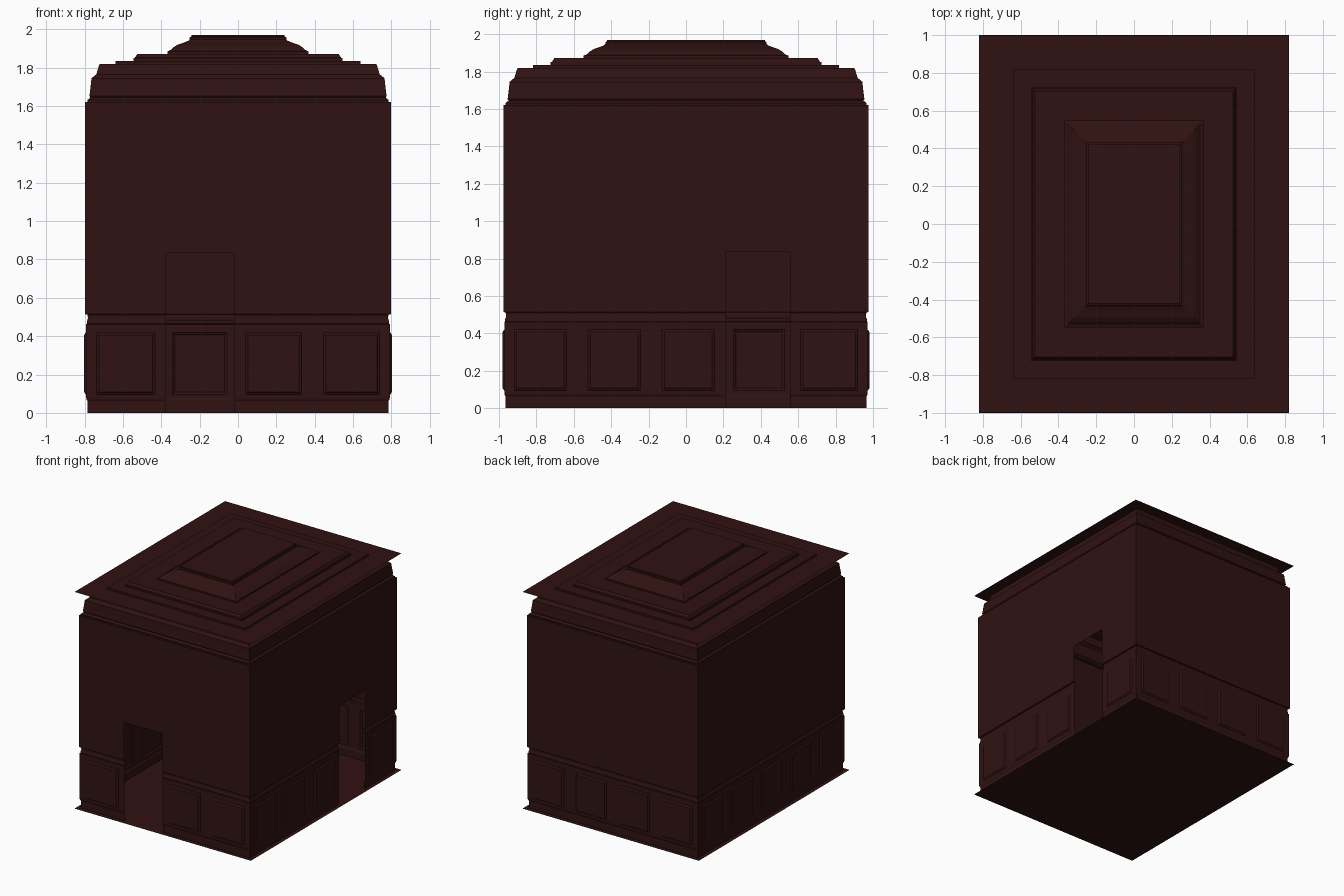
import bpy, bmesh

if "Cube" in bpy.data.objects:
    bpy.data.objects.remove(bpy.data.objects["Cube"])

HX, HY = 0.797, 0.976          # wall half sizes
DY = HY - HX
DOOR_TOP = 0.835
CHAIR = 0.515

mat = bpy.data.materials.new("dark_red_wood")
mat.diffuse_color = (0.03, 0.006, 0.006, 1)
mat.use_nodes = True
mat.node_tree.nodes["Principled BSDF"].inputs["Base Color"].default_value = mat.diffuse_color


def finish(name, bm):
    bmesh.ops.remove_doubles(bm, verts=bm.verts, dist=1e-5)
    me = bpy.data.meshes.new(name)
    bm.to_mesh(me)
    bm.free()
    ob = bpy.data.objects.new(name, me)
    me.materials.append(mat)
    bpy.context.collection.objects.link(ob)
    return ob


def face(bm, pts):
    bm.faces.new([bm.verts.new(p) for p in pts])


def rect_loop(hx, z):
    hy = hx + DY
    return [(-hx, -hy, z), (hx, -hy, z), (hx, hy, z), (-hx, hy, z)]


def bridge(bm, a, b):
    for i in range(4):
        j = (i + 1) % 4
        face(bm, [a[i], a[j], b[j], b[i]])


def rings(name, profile, cap=False):
    """Sweep a (half width, z) profile round the room."""
    bm = bmesh.new()
    loops = [rect_loop(*p) for p in profile]
    for a, b in zip(loops, loops[1:]):
        bridge(bm, a, b)
    if cap:
        face(bm, loops[-1])
    return finish(name, bm)


# floor, ceiling border, tray ceiling and crown moulding
bm = bmesh.new()
face(bm, [(-.82, -1, 0), (.82, -1, 0), (.82, 1, 0), (-.82, 1, 0)])
finish("floor", bm)
rings("ceiling_border", [(.82, 1.82), (.64, 1.82)])
rings("tray_ceiling", [(.64, 1.82), (.64, 1.836), (.545, 1.836), (.545, 1.85),
                       (.538, 1.852), (.525, 1.872), (.368, 1.872), (.368, 1.885),
                       (.352, 1.892), (.336, 1.907), (.315, 1.92), (.285, 1.93),
                       (.26, 1.94), (.252, 1.947), (.252, 1.958), (.243, 1.962),
                       (.243, 1.97)], cap=True)
rings("crown_moulding", [(HX, 1.62), (.785, 1.622), (.785, 1.632), (.778, 1.638),
                         (.77, 1.645), (.775, 1.652), (.77, 1.69), (.764, 1.745),
                         (.75, 1.757), (.739, 1.765), (.733, 1.785), (.725, 1.812),
                         (.72, 1.82)])

# walls: (name, axis, sign, half length, door span, panel counts)
WALLS = [("front", 0, -1, HX, (-.375, -.02), (1, 2)),
         ("right", 1, 1, HY, (.21, .555), (3, 1)),
         ("back", 0, 1, HX, None, (4,)),
         ("left", 1, -1, HY, None, (5,))]
BASE = [(.012, 0), (.012, .062), (.007, .07), (.005, .08)]
RAIL = [(.005, .462), (.009, .465), (.009, .478), (.013, .484), (.014, .5),
        (.011, .512), (0, CHAIR)]
FIELD = .005

for name, axis, s, L, door, counts in WALLS:
    other = HY if axis == 0 else HX

    def pt(t, d, z):
        # mitre the corner ends by the profile depth
        if abs(abs(t) - L) < 1e-6:
            t = (L - d) * (1 if t > 0 else -1)
        n = s * (other - d)
        return (t, n, z) if axis == 0 else (n, t, z)

    segs = [(-L, door[0]), (door[1], L)] if door else [(-L, L)]

    # plain upper wall
    bm = bmesh.new()
    spans = [(a, b, CHAIR) for a, b in segs]
    if door:
        spans.append((door[0], door[1], DOOR_TOP))
    for a, b, z0 in spans:
        face(bm, [pt(a, 0, z0), pt(b, 0, z0), pt(b, 0, 1.62), pt(a, 0, 1.62)])
    finish(name + "_wall", bm)

    # baseboard and chair rail
    for part, prof in (("_baseboard", BASE), ("_chair_rail", RAIL)):
        bm = bmesh.new()
        for a, b in segs:
            for (d0, z0), (d1, z1) in zip(prof, prof[1:]):
                face(bm, [pt(a, d0, z0), pt(b, d0, z0), pt(b, d1, z1), pt(a, d1, z1)])
        finish(name + part, bm)

    # wainscot with recessed panels
    bm = bmesh.new()
    for (a, b), n in zip(segs, counts):
        w = (b - a) / n
        for i in range(n):
            c0 = a + i * w
            c1 = b if i == n - 1 else c0 + w
            loops = [[pt(c0, FIELD, .08), pt(c1, FIELD, .08),
                      pt(c1, FIELD, .462), pt(c0, FIELD, .462)]]
            for m, d in ((0, FIELD), (.003, .001), (.01, -.002), (.013, -.006)):
                x0, x1 = c0 + .058 + m, c1 - .058 - m
                z0, z1 = .095 + m, .42 - m
                loops.append([pt(x0, d, z0), pt(x1, d, z0), pt(x1, d, z1), pt(x0, d, z1)])
            for p, q in zip(loops, loops[1:]):
                bridge(bm, p, q)
            face(bm, loops[-1])
    finish(name + "_wainscot", bm)
